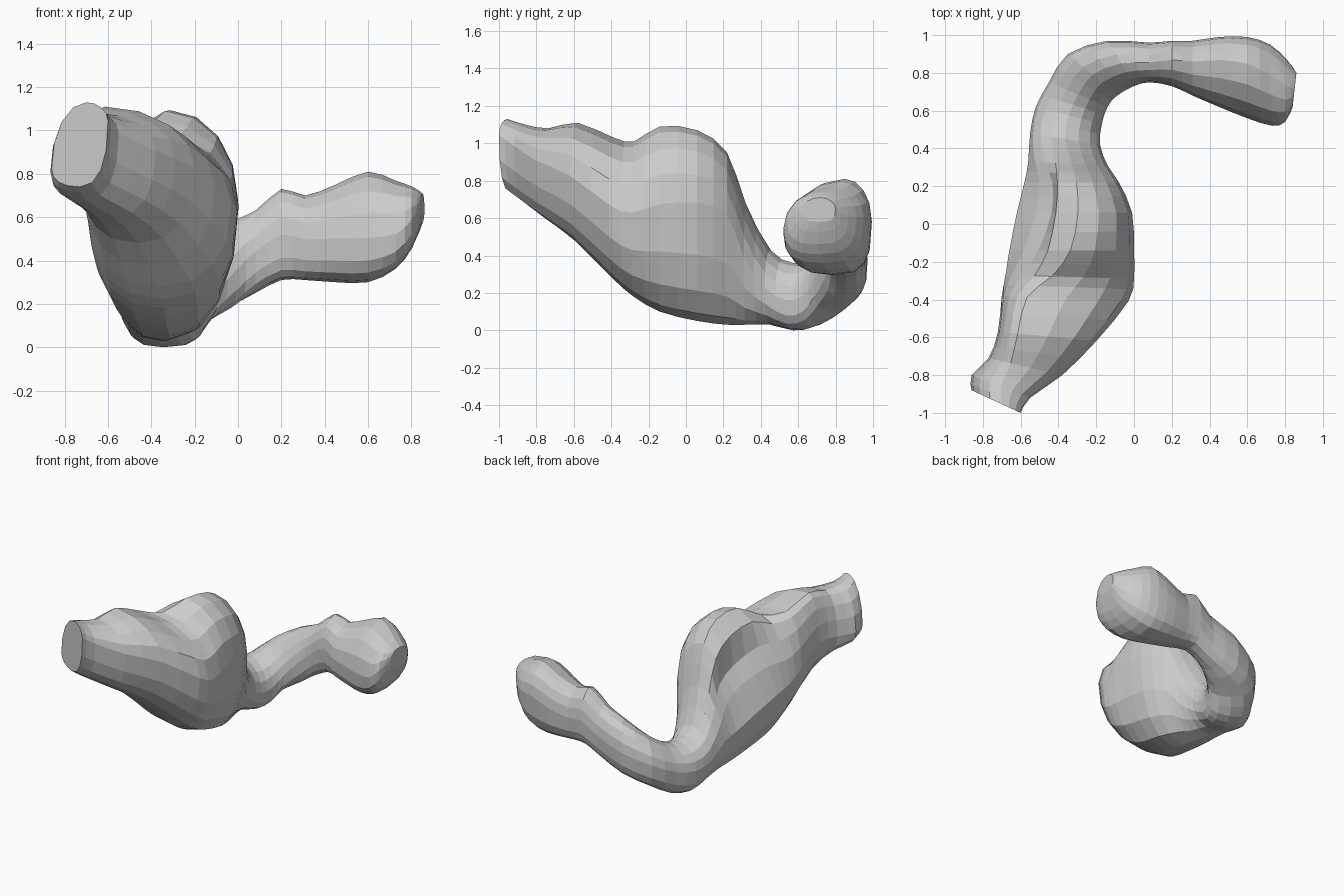
import bpy, bmesh
from math import cos, sin, tau
from mathutils import Vector

SIDES = 16
STEPS = 2

# Each section is an upright ring: left x, left y, right x, right y,
# bottom z, top z, crest position, height of left edge, dome fold depth
sac = [
    (-.86, -.88, -.60, -1.0, .74, 1.13, .62, .22, .0),
    (-.86, -.80, -.55, -.92, .68, 1.10, .50, .27, .0),
    (-.77, -.71, -.38, -.80, .60, 1.08, .30, .36, .0),
    (-.72, -.57, -.20, -.62, .48, 1.11, .20, .45, .0),
    (-.70, -.38, -.03, -.41, .28, 1.03, .20, .48, .0),
    (-.68, -.27, .00, -.29, .18, 1.01, .36, .46, .2),
    (-.66, -.14, .00, -.14, .10, 1.09, .49, .42, .6),
    (-.62, .06, -.01, .06, .05, 1.07, .53, .38, .9),
    (-.58, .22, -.08, .22, .03, .95, .55, .36, .8),
    (-.56, .33, -.14, .31, .03, .68, .55, .45, .3),
    (-.55, .48, -.18, .42, .03, .43, .50, .50, .0),
]
bend_and_tube = [
    (-.52, .62, -.17, .53, .00, .36, .50, .55, .0),
    (-.45, .75, -.14, .62, .02, .38, .50, .55, .0),
    (-.35, .90, -.09, .68, .10, .46, .50, .55, .0),
    (-.14, .97, .00, .73, .17, .56, .50, .50, .0),
    (.08, .96, .08, .75, .25, .63, .50, .50, .0),
    (.20, .97, .20, .73, .31, .73, .42, .50, .0),
    (.31, .97, .31, .68, .31, .70, .38, .52, .0),
    (.45, .99, .45, .62, .30, .75, .33, .55, .0),
    (.60, .99, .60, .56, .30, .81, .33, .60, .0),
    (.72, .95, .73, .52, .36, .77, .38, .60, .0),
    (.81, .87, .80, .54, .46, .74, .42, .55, .0),
    (.86, .80, .84, .62, .58, .71, .45, .50, .0),
]
# Upper-left quarter where the dome overhangs the shoulder (crest towards left edge)
FOLD = [(-.36, .84), (-.40, .48), (-.66, .32)]


def ring(s, lower_round):
    a, b = Vector((s[0], s[1], 0)), Vector((s[2], s[3], 0))
    zb, zt, crest, edge, fold = s[4:]
    pts = []
    for i in range(SIDES):
        c, d = cos(tau * i / SIDES), sin(tau * i / SIDES)
        if 4 < i < 8:
            fc, fd = FOLD[i - 5]
            c, d = c + (fc - c) * fold, d + (fd - d) * fold
        elif i > 8 and i != 12:        # squarer underside
            c = abs(c) ** lower_round * (1 if c > 0 else -1)
            d = -abs(d) ** lower_round
        mid = crest if 0 < i < 8 else .5
        p = a.lerp(b, mid + c * ((1 - mid) if c > 0 else mid))
        side = zb + (zt - zb) * (edge if c < 0 else 1 - edge)
        p.z = side + d * ((zt - side) if d > 0 else (side - zb))
        pts.append(p)
    return pts


def smooth(rows):
    out = []
    for i in range(len(rows) - 1):
        p0, p1 = rows[max(i - 1, 0)], rows[i]
        p2, p3 = rows[i + 1], rows[min(i + 2, len(rows) - 1)]
        for k in range(STEPS):
            t = k / STEPS
            out.append([.5 * (2 * q + (r - p) * t + (2 * p - 5 * q + 4 * r - s) * t * t
                              + (3 * q - p - 3 * r + s) * t ** 3)
                        for p, q, r, s in zip(p0, p1, p2, p3)])
    return out + [rows[-1]]


# Continuous pouch and curved outlet tube
bm = bmesh.new()
rows = [ring(s, .85) for s in sac] + [ring(s, .7) for s in bend_and_tube]
loops = [[bm.verts.new(p) for p in r] for r in smooth(rows)]
for u, v in zip(loops, loops[1:]):
    for i in range(SIDES):
        j = (i + 1) % SIDES
        bm.faces.new((u[i], u[j], v[j], v[i]))

# Closed ends
bm.faces.new(loops[0])
bm.faces.new(loops[-1])
bmesh.ops.recalc_face_normals(bm, faces=bm.faces)
mesh = bpy.data.meshes.new("pouch_with_tube")
bm.to_mesh(mesh)
bm.free()
obj = bpy.data.objects.new("pouch_with_tube", mesh)
bpy.context.collection.objects.link(obj)
